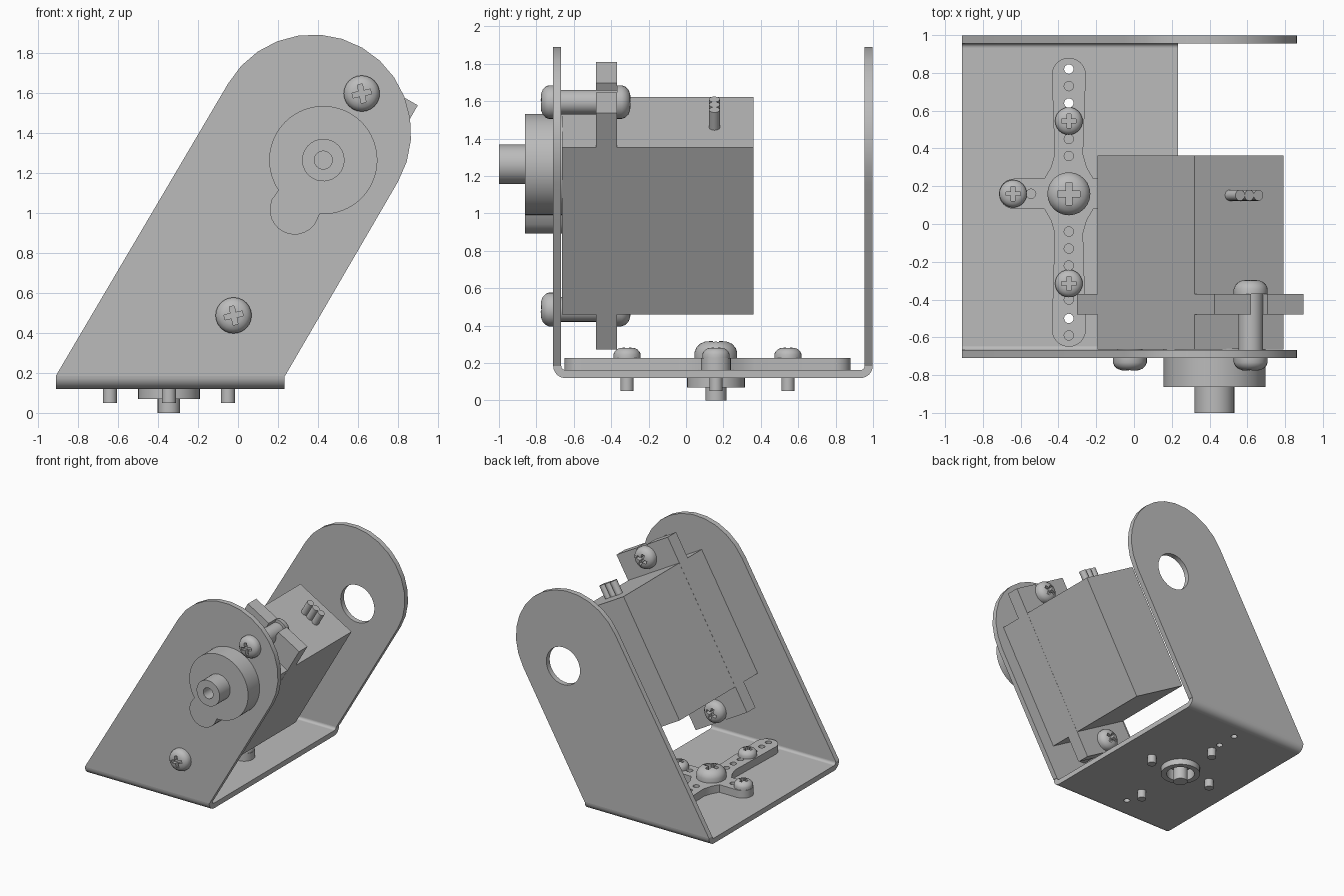
import bpy, bmesh, math
from mathutils import Matrix, Vector

if "Cube" in bpy.data.objects:
    bpy.data.objects.remove(bpy.data.objects["Cube"])

gray = bpy.data.materials.new("metal_gray")
gray.diffuse_color = (0.5, 0.5, 0.5, 1)
gray.use_nodes = True
gray.node_tree.nodes["Principled BSDF"].inputs["Base Color"].default_value = gray.diffuse_color


def frame(x, y, z, o=(0, 0, 0)):
    """Matrix from three axis directions and an origin."""
    m = Matrix((x, y, z)).transposed().to_4x4()
    m.translation = Vector(o)
    return m


def arc(cx, cy, r, a0, a1, n):
    pts = []
    for i in range(n + 1):
        a = math.radians(a0 + (a1 - a0) * i / n)
        pts.append((cx + r * math.cos(a), cy + r * math.sin(a)))
    return pts


def circle(cx, cy, r, n=32):
    return arc(cx, cy, r, 0, 360, n)[:-1]


def rect(x0, y0, x1, y1):
    return [(x0, y0), (x1, y0), (x1, y1), (x0, y1)]


def finish(name, me, mat):
    bm = bmesh.new()
    bm.from_mesh(me)
    bmesh.ops.remove_doubles(bm, verts=bm.verts, dist=0.0004)
    bmesh.ops.recalc_face_normals(bm, faces=bm.faces)
    bm.to_mesh(me)
    bm.free()
    me.transform(mat)
    me.materials.clear()
    me.materials.append(gray)
    me.shade_smooth()
    me.set_sharp_from_angle(angle=math.radians(32))
    ob = bpy.data.objects.new(name, me)
    bpy.context.collection.objects.link(ob)
    return ob


def slab(name, outline, z0, z1, mat=Matrix(), holes=()):
    """Flat outline with holes, extruded from z0 to z1."""
    cu = bpy.data.curves.new(name, 'CURVE')
    cu.dimensions = '2D'
    cu.fill_mode = 'BOTH'
    cu.extrude = (z1 - z0) / 2
    for loop in [outline, *holes]:
        sp = cu.splines.new('POLY')
        sp.points.add(len(loop) - 1)
        for p, (x, y) in zip(sp.points, loop):
            p.co = (x, y, 0, 1)
        sp.use_cyclic_u = True
    tmp = bpy.data.objects.new("tmp", cu)
    bpy.context.collection.objects.link(tmp)
    dg = bpy.context.evaluated_depsgraph_get()
    me = bpy.data.meshes.new_from_object(tmp.evaluated_get(dg))
    bpy.data.objects.remove(tmp)
    return finish(name, me, mat @ Matrix.Translation((0, 0, (z0 + z1) / 2)))


def screw(name, mat, r, h, shank_r, shank_len, turn=0):
    """Domed cross-recess screw, head along +z from the origin."""
    prof = [(0, -shank_len), (shank_r, -shank_len), (shank_r, 0), (r, 0), (r, h * 0.35),
            (r * 0.92, h * 0.6), (r * 0.75, h * 0.82), (r * 0.5, h * 0.95), (0, h)]
    n = 24
    bm = bmesh.new()
    rings = []
    for pr, z in prof:
        if pr == 0:
            rings.append([bm.verts.new((0, 0, z))])
        else:
            rings.append([bm.verts.new((x, y, z)) for x, y in circle(0, 0, pr, n)])
    for a, b in zip(rings, rings[1:]):
        for i in range(n):
            j = (i + 1) % n
            q = [a[i % len(a)], a[j % len(a)], b[j % len(b)], b[i % len(b)]]
            bm.faces.new(list(dict.fromkeys(q)))
    me = bpy.data.meshes.new(name)
    bm.to_mesh(me)
    bm.free()
    ob = finish(name, me, Matrix())
    # cross recess
    w, l = r * 0.14, r * 0.52
    cross = []
    for k in range(4):
        c, s = math.cos(k * math.pi / 2), math.sin(k * math.pi / 2)
        for x, y in ((l, -w), (l, w), (w, w)):
            cross.append((x * c - y * s, x * s + y * c))
    cutter = slab("recess_cutter", cross, h * 0.45, h * 1.5,
                  Matrix.Rotation(math.radians(turn), 4, 'Z'))
    mod = ob.modifiers.new("recess", 'BOOLEAN')
    mod.object = cutter
    mod.operation = 'DIFFERENCE'
    mod.solver = 'EXACT'
    dg = bpy.context.evaluated_depsgraph_get()
    me = bpy.data.meshes.new_from_object(ob.evaluated_get(dg))
    bpy.data.objects.remove(ob)
    bpy.data.objects.remove(cutter)
    return finish(name, me, mat)


# Bracket: two slanted side plates, bends and base
XZ = frame((1, 0, 0), (0, 0, 1), (0, -1, 0))
YZ = frame((0, 1, 0), (0, 0, 1), (1, 0, 0))
side = [(-0.91, 0.185), (0.235, 0.185)] + arc(0.375, 1.40, 0.49, -30, 150, 14)
slab("front_plate", side, 0.667, 0.71, XZ)
slab("back_plate", side, -0.998, -0.955, XZ, [circle(0.43, 1.26, 0.155)])
for name, cy, a in (("front_bend", -0.645, 180), ("back_bend", 0.933, 270)):
    ring = arc(cy, 0.185, 0.065, a, a + 90, 8) + arc(cy, 0.185, 0.022, a + 90, a, 8)
    slab(name, ring, -0.91, 0.232, YZ)
HX, HY = -0.345, 0.16
slab("base_plate", rect(-0.91, -0.645, 0.232, 0.933), 0.12, 0.163, Matrix(),
     [circle(HX, HY, 0.11)] + [circle(HX, HY + v, 0.025, 16) for v in (0.66, 0.48, -0.66)])

# Motor, in its own tilted frame (long axis = local y, shaft = local z)
c30, s30 = math.cos(math.pi / 6), 0.5
M = frame((c30, 0, -s30), (s30, 0, c30), (0, -1, 0), (0.298, 0, 1.041))
slab("motor_body", rect(-0.271, -0.515, 0.271, 0.515), -0.362, 0.664, M)

# Mounting flange with open keyhole slots
half = [(0.272, 0.729), (0.05, 0.729)] + arc(0, 0.64, 0.068, 43, -223, 16) \
    + [(-0.05, 0.729), (-0.272, 0.729)]
slab("mount_flange", half + [(-x, -y) for x, y in half], 0.37, 0.48, M)

# Gear housing: large disc merged with a small lobe
house = []
for i in range(96):
    a = 2 * math.pi * i / 96
    x, y = math.cos(a), math.sin(a)
    rad = 0.27
    disc = 0.125 ** 2 - (0.285 * x) ** 2
    if y < 0 and disc > 0:
        rad = max(rad, -0.285 * y + math.sqrt(disc))
    house.append((rad * x, 0.256 + rad * y))
slab("gear_housing", house, 0.66, 0.862, M)
slab("output_shaft", circle(0, 0.256, 0.106), 0.86, 1.0, M, [circle(0, 0.256, 0.045, 24)])

# Cable stubs on the upper end
END = M @ frame((1, 0, 0), (0, 0, -1), (0, 1, 0), (0, 0.51, -0.152))
for i in (-1, 0, 1):
    slab("cable_stub", circle(i * 0.056, 0, 0.029, 16), 0, 0.115, END)

# Mounting screws with a head on both ends
flip = Matrix.Rotation(math.pi, 4, 'X')
for s in (-1, 1):
    screw("mount_screw", M @ Matrix.Translation((0, s * 0.64, 0.71)), 0.09, 0.068, 0.066, 0.34, 42)
    screw("mount_screw_back", M @ Matrix.Translation((0, s * 0.64, 0.37)) @ flip,
          0.09, 0.075, 0.06, 0.02, 42)

# Cross-shaped horn on the base
flare = [(0.13, 0.08), (0.095, 0.14), (0.075, 0.21)]
horn = arc(0.29, 0, 0.08, -90, 90, 12) + flare + arc(0, 0.63, 0.09, 0, 180, 12)
horn += [(-x, y) for x, y in reversed(flare)] + arc(-0.29, 0, 0.08, 90, 270, 12)
horn += [(-x, -y) for x, y in flare] + arc(0, -0.72, 0.09, 180, 360, 12)
horn += [(x, -y) for x, y in reversed(flare)]
H = Matrix.Translation((HX, HY, 0))
holes = [circle(0, v, 0.025, 16) for v in
         (0.66, 0.57, 0.48, 0.29, 0.20, -0.20, -0.29, -0.38, -0.56, -0.66, -0.75)]
holes += [circle(u, 0, 0.025, 16) for u in (-0.2, 0.2)]
slab("horn", horn, 0.163, 0.226, H, holes)
slab("horn_hub", circle(0, 0, 0.155), 0.07, 0.165, H, [circle(0, 0, 0.11)])

# Horn screws
screw("center_screw", H @ Matrix.Translation((0, 0, 0.226)), 0.114, 0.094, 0.056, 0.226)
for u, v in ((-0.295, 0), (0.295, 0), (0, 0.385), (0, -0.475)):
    screw("horn_screw", H @ Matrix.Translation((u, v, 0.226)), 0.073, 0.058, 0.035, 0.176)
